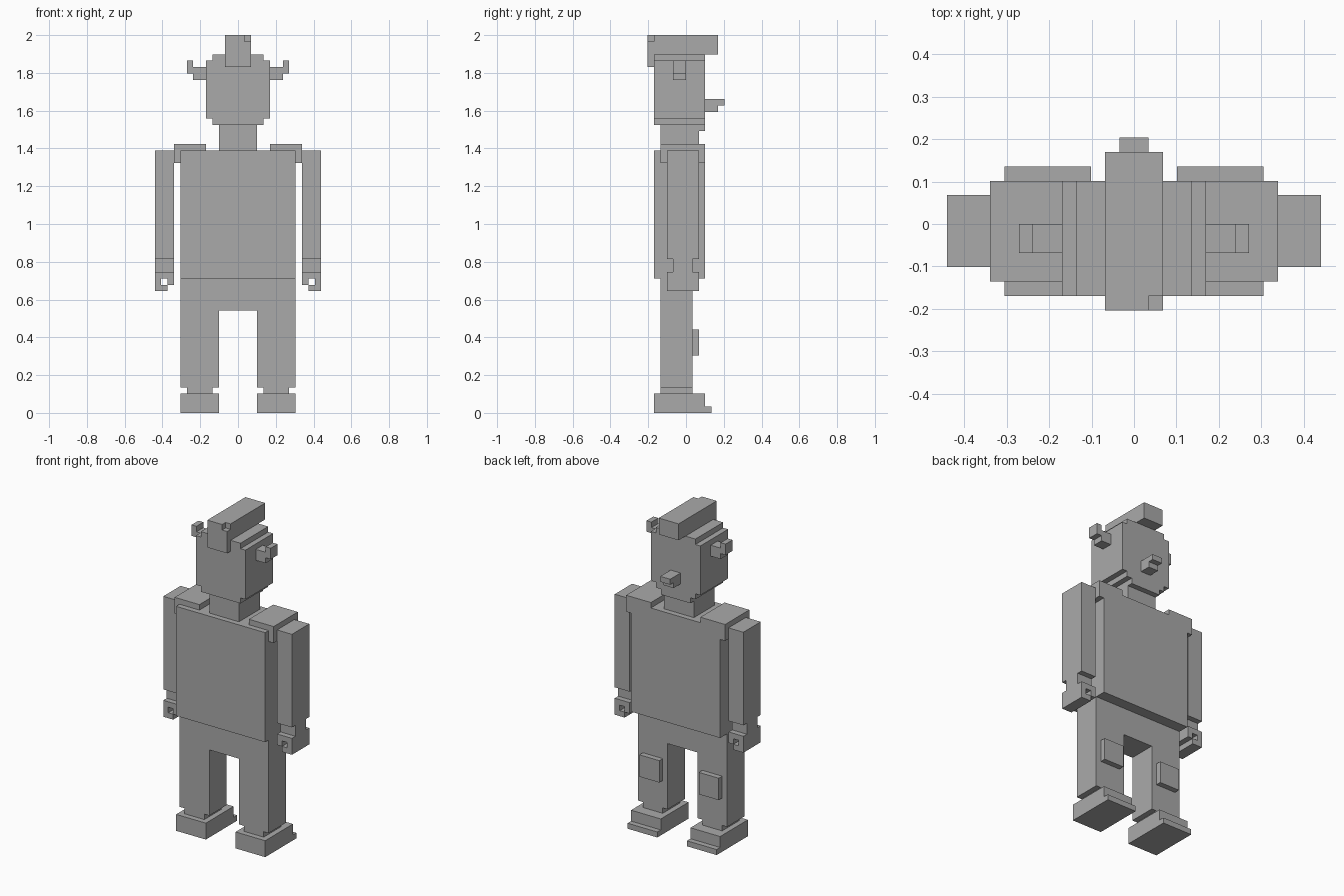
import bpy
import bmesh
from mathutils import Vector

if "Cube" in bpy.data.objects:
    bpy.data.objects.remove(bpy.data.objects["Cube"], do_unlink=True)

U = 2 / 59  # edge of one block

grey = bpy.data.materials.new("plain grey")
grey.use_nodes = True
colour = (0.4, 0.4, 0.4, 1)
grey.diffuse_color = colour
grey.node_tree.nodes["Principled BSDF"].inputs["Base Color"].default_value = colour


def rect(a0, a1, b0, b1):
    return [(a0, b0), (a1, b0), (a1, b1), (a0, b1)]


def symmetric(half):
    """Close a half outline by mirroring it across the middle."""
    return half + [(-x, z) for x, z in reversed(half)]


def flip(outline):
    return [(-x, z) for x, z in outline]


def part(name, *prisms, axis="y"):
    """Extrude each (outline, start, end) along the axis into one object."""
    bm = bmesh.new()
    for outline, start, end in prisms:
        if axis == "y":
            place = [Vector((a, start, b)) * U for a, b in outline]
            step = Vector((0, end - start, 0)) * U
        else:
            place = [Vector((start, a, b)) * U for a, b in outline]
            step = Vector((end - start, 0, 0)) * U
        face = bm.faces.new([bm.verts.new(p) for p in place])
        extruded = bmesh.ops.extrude_face_region(bm, geom=[face], use_keep_orig=True)
        moved = [g for g in extruded["geom"] if isinstance(g, bmesh.types.BMVert)]
        bmesh.ops.translate(bm, verts=moved, vec=step)
    bmesh.ops.recalc_face_normals(bm, faces=bm.faces[:])
    mesh = bpy.data.meshes.new(name)
    bm.to_mesh(mesh)
    bm.free()
    mesh.materials.append(grey)
    obj = bpy.data.objects.new(name, mesh)
    bpy.context.collection.objects.link(obj)
    return obj


# Trunk
part("torso", (rect(-9, 9, 21, 41), -5, 3))
part("neck", (rect(-3, 3, 41, 45), -4, 2))
part("trousers", (symmetric([(9, 21), (9, 4), (8, 4), (8, 3), (4, 3),
                             (4, 4), (3, 4), (3, 16)]), -4, 1))

# Head with stepped crown and jaw
part("head", (symmetric([(4, 56), (4, 55), (5, 55), (5, 46), (4, 46), (4, 45)]), -5, 3))
part("chin", (rect(-3, 3, 44, 45), 2, 3))
part("nose", ([(3, 47), (5, 47), (5, 48), (6, 48), (6, 49), (3, 49)], -1, 1), axis="x")

# Crest with a chipped front corner
lock = [(-6, 54), (-5, 54), (-5, 56), (5, 56), (5, 59)]
part("crest",
     (lock + [(-6, 59)], -2, 1),
     (lock + [(-5, 59), (-5, 58), (-6, 58)], 1, 2), axis="x")

# Paired parts
pad = [(5, 41), (5, 42), (10, 42), (10, 39), (9, 39), (9, 41)]
grip = [(13, 22), (13, 19), (11, 19), (11, 20), (12, 20), (12, 21),
        (11, 21), (11, 20), (10, 20), (10, 22)]
ear = [(5, 52), (7, 52), (7, 53), (8, 53), (8, 55), (7, 55), (7, 54), (5, 54)]
shoe = [(-5, 0), (4, 0), (4, 1), (3, 1), (3, 3), (-5, 3)]

for label, sign in (("left", 1), ("right", -1)):
    def side(outline):
        return outline if sign > 0 else flip(outline)

    part(label + "_shoulder_pad", (side(pad), -4, 3))
    part(label + "_arm", (side(rect(10, 13, 24, 41)), -3, 2))
    part(label + "_wrist", (side(rect(10, 13, 22, 24)), -2, 1))
    part(label + "_hand", (side(grip), -3, 2))
    part(label + "_ear", (side(ear), -2, 0))
    part(label + "_knee_patch", (side(rect(4, 8, 9, 13)), 1, 2))
    part(label + "_shoe", (shoe, sign * 3, sign * 9), axis="x")
